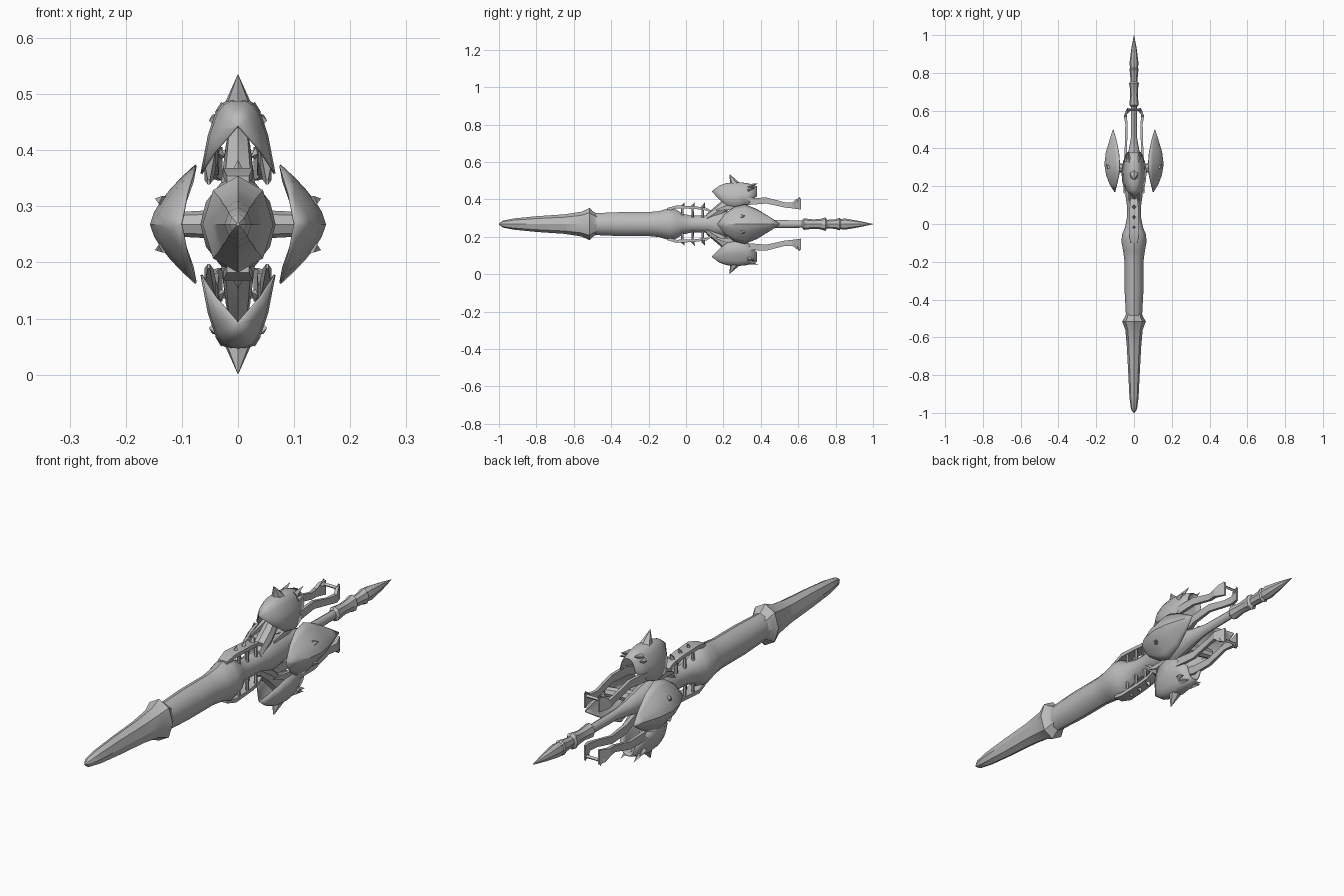
import bpy, bmesh, math
from mathutils import Vector, Matrix

if "Cube" in bpy.data.objects:
    bpy.data.objects.remove(bpy.data.objects["Cube"])

AXIS = 0.268  # height of the long axis
parts = []

grey = bpy.data.materials.new("hull_grey")
grey.use_nodes = True
grey.diffuse_color = (0.5, 0.5, 0.5, 1)
grey.node_tree.nodes["Principled BSDF"].inputs["Base Color"].default_value = (0.5, 0.5, 0.5, 1)


def finish(name, bm, angle=0):
    """Turn a part around the long axis and lift it into place."""
    bm.transform(Matrix.Translation((0, 0, AXIS)) @ Matrix.Rotation(angle, 4, 'Y'))
    bmesh.ops.recalc_face_normals(bm, faces=bm.faces)
    mesh = bpy.data.meshes.new(name)
    bm.to_mesh(mesh)
    bm.free()
    mesh.materials.append(grey)
    ob = bpy.data.objects.new(name, mesh)
    bpy.context.collection.objects.link(ob)
    parts.append(ob)
    return ob


def loft(name, rows, sides=12, angle=0, power=1.0):
    """Rows are y, half width, half height, then optional x and z centre."""
    bm = bmesh.new()
    rings = []
    for row in rows:
        y, w, h, cx, cz = (*row, 0, 0)[:5]
        ring = []
        for i in range(sides):
            t = 2 * math.pi * (i + (0.5 if sides == 4 else 0)) / sides
            c, s = math.cos(t), math.sin(t)
            c, s = (math.copysign(abs(v) ** power, v) for v in (c, s))
            k = math.sqrt(2) if sides == 4 else 1
            ring.append(bm.verts.new((cx + w * k * c, y, cz + h * k * s)))
        rings.append(ring)
    for a, b in zip(rings, rings[1:]):
        for i in range(sides):
            j = (i + 1) % sides
            bm.faces.new((a[i], a[j], b[j], b[i]))
    bm.faces.new(rings[0])
    bm.faces.new(rings[-1])
    return finish(name, bm, angle)


def spike(name, base, tip, radius, angle=0, sides=4, end=0.0):
    bm = bmesh.new()
    base, tip = Vector(base), Vector(tip)
    way = tip - base
    m = Matrix.Translation((base + tip) / 2) @ way.to_track_quat('Z', 'Y').to_matrix().to_4x4()
    bmesh.ops.create_cone(bm, cap_ends=True, segments=sides, radius1=radius,
                          radius2=end, depth=way.length, matrix=m)
    return finish(name, bm, angle)


def shell(name, rows, power, angle, steps=5):
    """Rows are y, ridge radius, edge radius, half span."""
    bm = bmesh.new()
    grid = []
    for y, ridge, edge, span in rows:
        line = []
        for i in range(-steps, steps + 1):
            u = i / steps
            r = edge + (ridge - edge) * (1 - abs(u) ** power)
            line.append(bm.verts.new((span * u, y, r)))
        grid.append(line)
    for a, b in zip(grid, grid[1:]):
        for i in range(2 * steps):
            bm.faces.new((a[i], a[i + 1], b[i + 1], b[i]))
    ob = finish(name, bm, angle)
    mod = ob.modifiers.new("thickness", 'SOLIDIFY')
    mod.thickness = 0.004
    mod.offset = 0
    return ob


# Long nose with its flared collar
loft("nose", [(-1, .003, .003), (-.98, .016, .018), (-.92, .024, .03), (-.8, .03, .042),
              (-.65, .038, .052), (-.56, .046, .066), (-.515, .063, .086),
              (-.5, .052, .07), (-.47, .04, .05)], 8)

# Barrel, waist and rear core
loft("barrel", [(-.5, .042, .058), (-.35, .05, .064), (-.2, .05, .064), (-.14, .058, .07),
                (-.09, .067, .086), (-.05, .062, .077), (-.02, .048, .056), (.03, .038, .045),
                (.1, .038, .045), (.15, .045, .06), (.21, .05, .07), (.3, .045, .052),
                (.39, .028, .032), (.46, .016, .022), (.64, .015, .019)], 12, power=1.1)

# Tail segments and end spike
loft("tail_joint", [(.62, .016, .02), (.63, .025, .031), (.68, .02, .025), (.72, .022, .028),
                    (.745, .026, .036), (.755, .018, .024)], 8)
loft("tail_sleeve", [(.745, .018, .022), (.8, .021, .026), (.82, .025, .034), (.83, .018, .024)], 8)
loft("tail_spike", [(.82, .02, .026), (.85, .024, .03), (.93, .014, .016), (1, .001, .001)], 8)

# Upper and lower groups
for side, angle in (("upper", 0), ("lower", math.pi)):
    shell(side + "_shell", [(.14, .175, .172, .003), (.18, .205, .13, .04), (.22, .218, .1, .06),
                            (.28, .222, .09, .065), (.33, .217, .105, .056),
                            (.38, .2, .15, .035)], 3.2, angle)
    loft(side + "_neck", [(.11, .03, .025, 0, .03), (.18, .03, .04, 0, .075),
                          (.25, .022, .045, 0, .14), (.32, .012, .03, 0, .19)], 8, angle)
    spike(side + "_horn", (0, .26, .212), (0, .232, .268), .026, angle, 6)
    # Waist rail with posts and thorns
    loft(side + "_rail", [(-.1, .02, .008, 0, .078), (-.05, .026, .008, 0, .092),
                          (.05, .024, .007, 0, .088), (.11, .022, .007, 0, .08),
                          (.15, .016, .006, 0, .055)], 4, angle)
    for y in (-.02, .035, .09):
        spike(side + "_thorn", (0, y, .09), (0, y + .012, .116), .012, angle)
        for x in (-.018, .018):
            spike(side + "_post", (x, y, .035), (x, y, .09), .007, angle, 6, .006)
    for s in (-1, 1):
        # Rear prong with forked end
        loft(side + "_prong", [(.16, .002, .004, s * .052, .075), (.25, .008, .016, s * .052, .095),
                               (.33, .007, .018, s * .046, .12), (.43, .006, .016, s * .042, .126),
                               (.53, .006, .014, s * .04, .102), (.57, .008, .016, s * .046, .1),
                               (.59, .006, .026, s * .04, .107), (.615, .004, .03, s * .032, .108)],
             4, angle)
        spike(side + "_fork_tip", (s * .035, .595, .12), (s * .035, .61, .146), .012, angle)
        spike(side + "_barb", (s * .027, .33, .2), (s * .03, .385, .218), .014, angle)
        spike(side + "_cheek_barb", (s * .04, .33, .185), (s * .046, .37, .195), .012, angle)
    spike(side + "_prong_bar", (-.034, .605, .125), (.034, .605, .125), .007, angle, 4, .007)

# Left and right groups
for side, angle in (("left", math.pi / 2), ("right", -math.pi / 2)):
    shell(side + "_shell", [(.17, .102, .1, .003), (.21, .127, .09, .056), (.26, .146, .079, .092),
                            (.315, .155, .075, .105), (.38, .147, .08, .078),
                            (.45, .126, .095, .035), (.5, .11, .11, .002)], 1.5, angle)
    spike(side + "_stub", (0, .29, .03), (0, .31, .145), .026, angle, 8, .02)
    for s in (-1, 1):
        spike(side + "_stud", (s * .04, .3, .132), (s * .046, .315, .148), .013, angle, 5)

# Soft shading with crisp edges
bpy.ops.object.select_all(action='DESELECT')
for ob in parts:
    ob.select_set(True)
bpy.context.view_layer.objects.active = parts[0]
bpy.ops.object.shade_smooth_by_angle(angle=math.radians(32))
